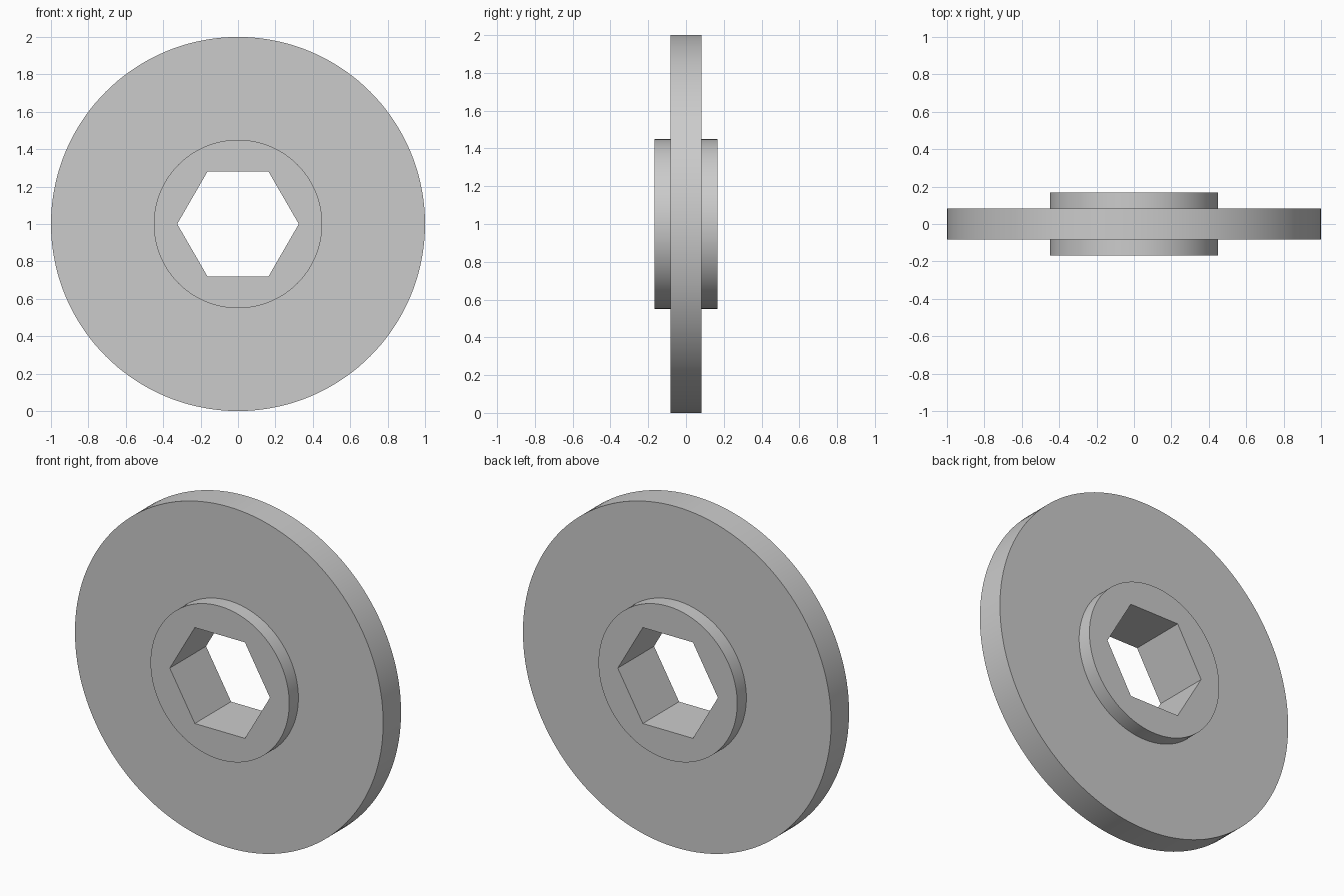
import bpy, bmesh
from math import sin, cos, pi, radians

if "Cube" in bpy.data.objects:
    bpy.data.objects.remove(bpy.data.objects["Cube"])

SEG = 144            # multiple of 6 so the hexagon corners are exact
RIM, HUB, HEX = 1.0, 0.45, 0.325
DISC_Y, HUB_Y = 0.083, 0.168


def circle(r):
    return lambda a: r


def hexagon(r):
    # radius of a hexagon with corners on the x axis
    return lambda a: r * cos(pi / 6) / cos(a % (pi / 3) - pi / 6)


# Closed cross-section: hex bore, hub, disc, hub, back to the bore
profile = [
    (hexagon(HEX), -HUB_Y), (circle(HUB), -HUB_Y),
    (circle(HUB), -DISC_Y), (circle(RIM), -DISC_Y),
    (circle(RIM), DISC_Y), (circle(HUB), DISC_Y),
    (circle(HUB), HUB_Y), (hexagon(HEX), HUB_Y),
]

bm = bmesh.new()
rings = []
for radius, y in profile:
    ring = []
    for i in range(SEG):
        a = 2 * pi * i / SEG
        r = radius(a)
        ring.append(bm.verts.new((r * cos(a), y, 1 + r * sin(a))))
    rings.append(ring)

# Skin between neighbouring rings, last one joins the first
for k, ring in enumerate(rings):
    nxt = rings[(k + 1) % len(rings)]
    for i in range(SEG):
        j = (i + 1) % SEG
        bm.faces.new((ring[i], ring[j], nxt[j], nxt[i]))
bmesh.ops.recalc_face_normals(bm, faces=bm.faces)

mesh = bpy.data.meshes.new("hubbed_disc")
bm.to_mesh(mesh)
bm.free()
disc = bpy.data.objects.new("hubbed_disc", mesh)
bpy.context.collection.objects.link(disc)

# Smooth round sides, crisp rims and bore corners
bpy.context.view_layer.objects.active = disc
disc.select_set(True)
bpy.ops.object.shade_smooth_by_angle(angle=radians(30))
